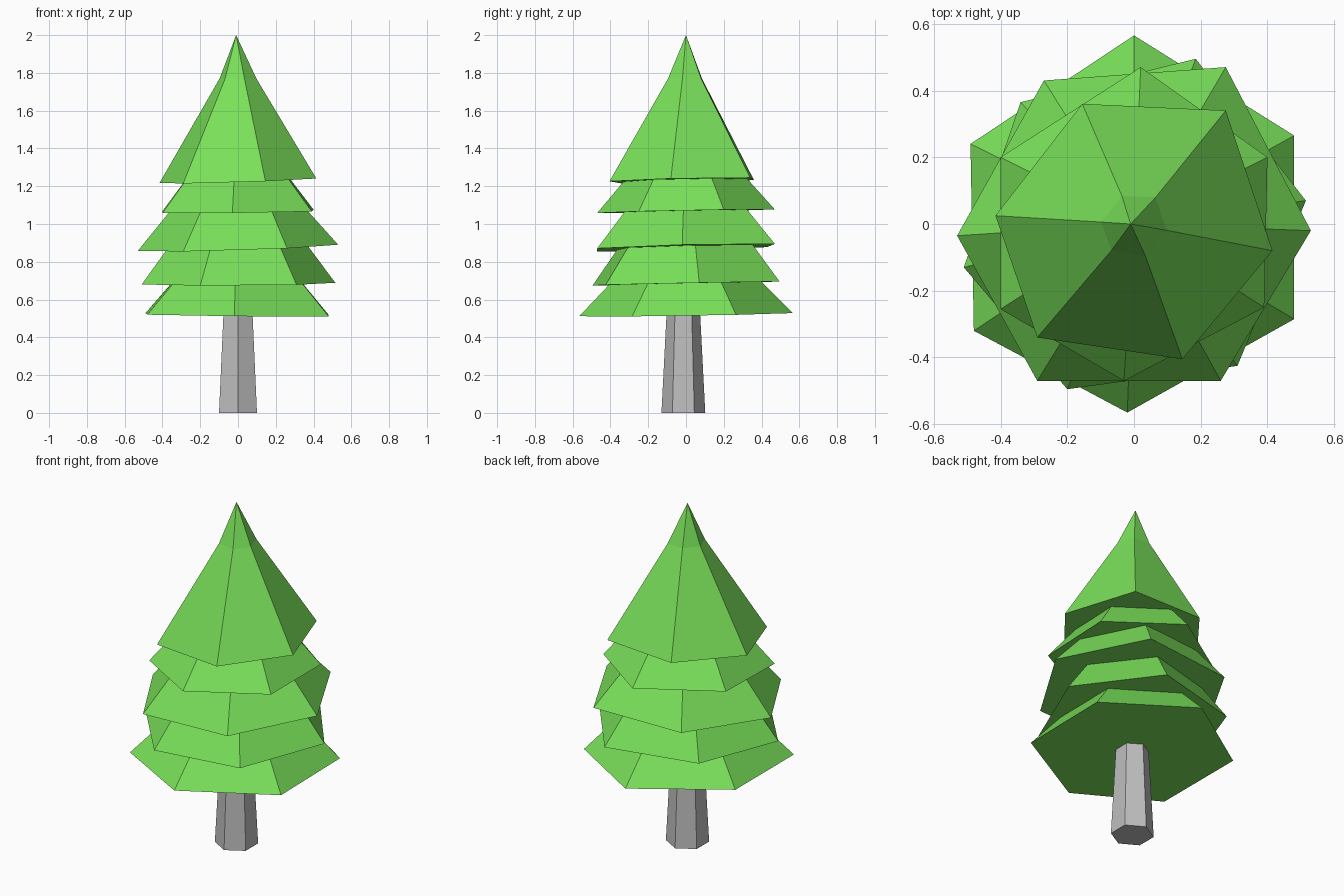
import bpy, bmesh, math
from mathutils import Vector

cube = bpy.data.objects.get("Cube")
if cube:
    bpy.data.objects.remove(cube)


def material(name, colour):
    mat = bpy.data.materials.new(name)
    mat.use_nodes = True
    mat.diffuse_color = (*colour, 1)
    bsdf = next(n for n in mat.node_tree.nodes if n.type == "BSDF_PRINCIPLED")
    bsdf.inputs["Base Color"].default_value = (*colour, 1)
    return mat


def loft(name, rings, mat):
    """Skin a stack of rings with flat faces and close both ends."""
    bm = bmesh.new()
    loops = [[bm.verts.new(p) for p in ring] for ring in rings]
    for low, high in zip(loops, loops[1:]):
        if len(high) == 1:
            high = high * len(low)
        for i in range(len(low)):
            j = (i + 1) % len(low)
            corners = [low[i], low[j], high[j], high[i]]
            bm.faces.new(list(dict.fromkeys(corners)))
    for end in (loops[0], loops[-1]):
        if len(end) > 2:
            bm.faces.new(end)
    bmesh.ops.recalc_face_normals(bm, faces=bm.faces)
    mesh = bpy.data.meshes.new(name)
    bm.to_mesh(mesh)
    bm.free()
    mesh.materials.append(mat)
    obj = bpy.data.objects.new(name, mesh)
    bpy.context.collection.objects.link(obj)
    return obj


def hexagon(radius, y, z):
    angles = [math.radians(90 + 60 * i) for i in range(6)]
    return [Vector((radius * math.cos(a), y + radius * math.sin(a), z)) for a in angles]


def tilted_rim(outline, z, tilt_x, tilt_y):
    return [Vector((x, y, z + tilt_x * x + tilt_y * y)) for x, y in outline]


def raised(rim, scale, z):
    return [Vector((p.x * scale, p.y * scale, z)) for p in rim]


green = material("leaf green", (0.19, 0.74, 0.10))
grey = material("trunk grey", (0.52, 0.52, 0.52))

# Tapered trunk, running up into the lowest branches
loft("trunk", [hexagon(0.116, -0.014, 0), hexagon(0.085, -0.014, 0.6)], grey)

# Branch tiers: name, hexagonal outline, rim height, tilt in x and y, rise
tiers = [
    ("bottom_branches",
     [(0.48, 0.265), (0, 0.565), (-0.49, 0.24), (-0.48, -0.32), (-0.02, -0.565), (0.48, -0.285)],
     0.52, -0.01, 0.015, 0.29),
    ("lower_branches",
     [(0.515, 0.07), (0.185, 0.495), (-0.34, 0.365), (-0.51, -0.13), (-0.2, -0.495), (0.31, -0.425)],
     0.685, 0.005, 0.02, 0.35),
    ("middle_branches",
     [(0.53, -0.02), (0.275, 0.47), (-0.27, 0.43), (-0.53, -0.035), (-0.29, -0.47), (0.26, -0.47)],
     0.875, 0.03, 0.025, 0.31),
    ("upper_branches",
     [(0.4, 0.2), (0.02, 0.47), (-0.4, 0.2), (-0.4, -0.255), (-0.03, -0.47), (0.39, -0.25)],
     1.068, 0.01, 0.02, 0.27),
]
for name, outline, z, tilt_x, tilt_y, rise in tiers:
    rim = tilted_rim(outline, z, tilt_x, tilt_y)
    loft(name, [rim, raised(rim, 0.5, z + rise)], green)

# Tall crown with a steeper tip
crown = tilted_rim(
    [(0.415, -0.08), (0.275, 0.34), (-0.155, 0.36), (-0.415, 0.025), (-0.29, -0.34), (0.145, -0.405)],
    1.23, 0.03, 0.02)
loft("crown", [crown, raised(crown, 0.235, 1.77), [Vector((-0.01, 0, 2))]], green)
